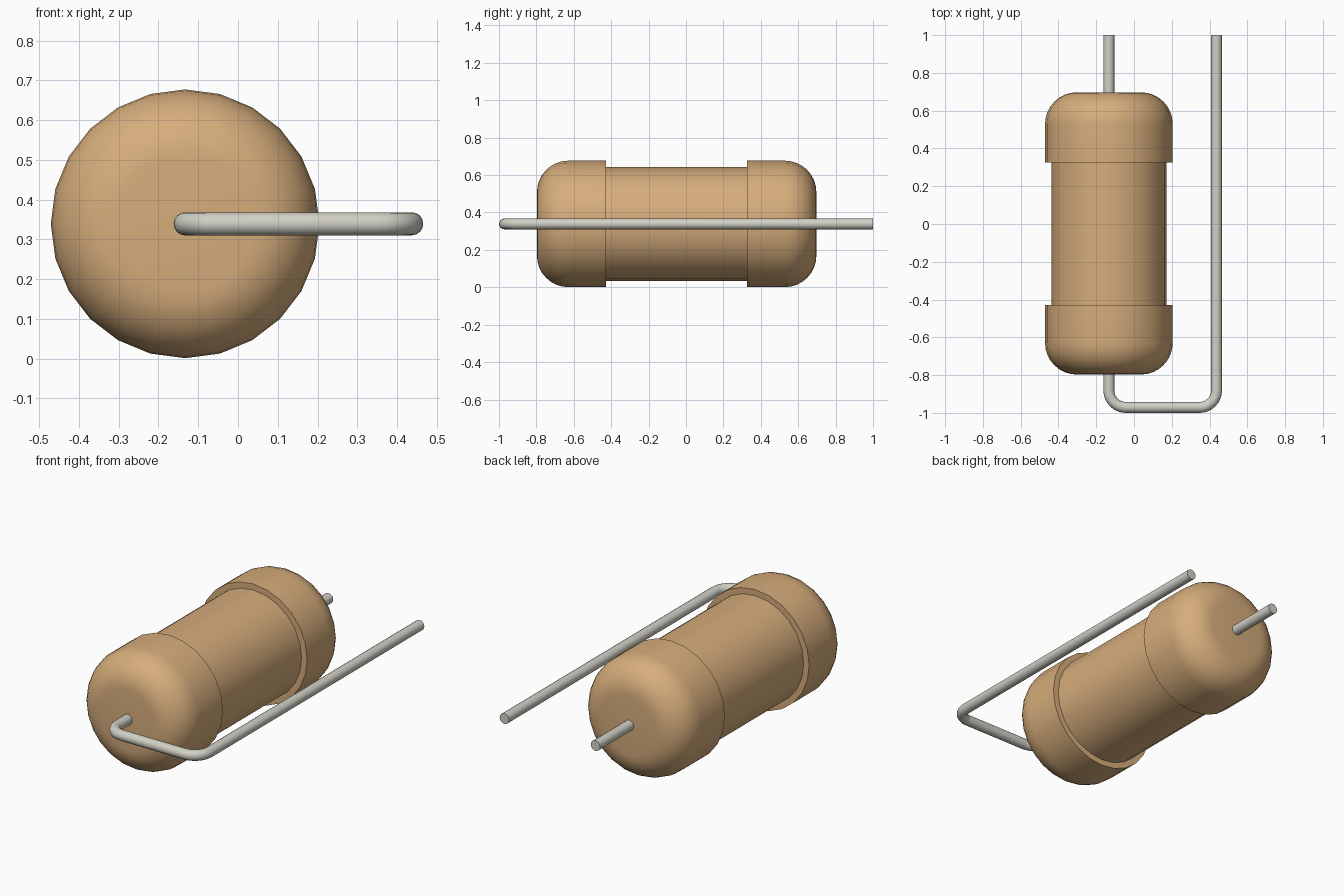
import bpy, bmesh, math
from mathutils import Vector, Matrix

if "Cube" in bpy.data.objects:
    bpy.data.objects.remove(bpy.data.objects["Cube"], do_unlink=True)

AXIS_X, AXIS_Z = -0.133, 0.339      # centre line of the body
CAP_R, CORE_R, FILLET = 0.338, 0.304, 0.168


def material(name, srgb, metallic=0.0, roughness=0.6):
    lin = [((c + 0.055) / 1.055) ** 2.4 for c in srgb]
    m = bpy.data.materials.new(name)
    m.use_nodes = True
    m.diffuse_color = (*lin, 1)
    b = m.node_tree.nodes["Principled BSDF"]
    b.inputs["Base Color"].default_value = (*lin, 1)
    b.inputs["Metallic"].default_value = metallic
    b.inputs["Roughness"].default_value = roughness
    return m


tan = material("tan coating", (0.84, 0.68, 0.485))
grey = material("grey wire", (0.82, 0.815, 0.775))


def add_mesh(name, bm, mat):
    bmesh.ops.recalc_face_normals(bm, faces=bm.faces)
    me = bpy.data.meshes.new(name)
    bm.to_mesh(me)
    bm.free()
    me.materials.append(mat)
    ob = bpy.data.objects.new(name, me)
    bpy.context.collection.objects.link(ob)
    bpy.ops.object.select_all(action='DESELECT')
    ob.select_set(True)
    bpy.context.view_layer.objects.active = ob
    bpy.ops.object.shade_smooth_by_angle(angle=math.radians(35))
    return ob


def sweep(name, rings, mat):
    """Join closed rings of points into a capped tube."""
    bm = bmesh.new()
    loops = [[bm.verts.new(p) for p in ring] for ring in rings]
    n = len(loops[0])
    for a, b in zip(loops, loops[1:]):
        for i in range(n):
            bm.faces.new((a[i], a[(i + 1) % n], b[(i + 1) % n], b[i]))
    bm.faces.new(loops[0])
    bm.faces.new(loops[-1])
    return add_mesh(name, bm, mat)


def ring(centre, side, radius, n):
    """Circle spanned by the side direction and z."""
    up = Vector((0, 0, 1))
    return [centre + radius * (math.cos(t) * side + math.sin(t) * up)
            for t in (2 * math.pi * i / n for i in range(n))]


# Body: stepped outline of (radius, y) turned about the y axis
arc = [(CAP_R - FILLET + FILLET * math.sin(a), FILLET * (1 - math.cos(a)))
       for a in (math.pi / 2 * i / 8 for i in range(9))]
front = [(r, -0.797 + d) for r, d in arc] + [(CAP_R, -0.428), (CORE_R, -0.428)]
back = [(CORE_R, 0.325), (CAP_R, 0.325)] + [(r, 0.697 - d) for r, d in reversed(arc)]
sweep("resistor_body",
      [ring(Vector((AXIS_X, y, AXIS_Z)), Vector((1, 0, 0)), r, 24) for r, y in front + back],
      tan)

# Lead: one wire through the body, bent round the front and back along the side
LEFT_X, END_Y, WIRE_R, BEND = 0.437, -0.971, 0.029, 0.09


def station(x, y, heading):
    side = Vector((math.sin(heading), -math.cos(heading), 0))
    return ring(Vector((x, y, AXIS_Z)), side, WIRE_R, 16)


path = [(AXIS_X, 1.0, -math.pi / 2)]
for cx, start in ((AXIS_X + BEND, math.pi), (LEFT_X - BEND, 1.5 * math.pi)):
    for i in range(9):
        a = start + math.pi / 2 * i / 8
        path.append((cx + BEND * math.cos(a), END_Y + BEND + BEND * math.sin(a), a + math.pi / 2))
path.append((LEFT_X, 1.0, math.pi / 2))
sweep("wire_lead", [station(*p) for p in path], grey)
